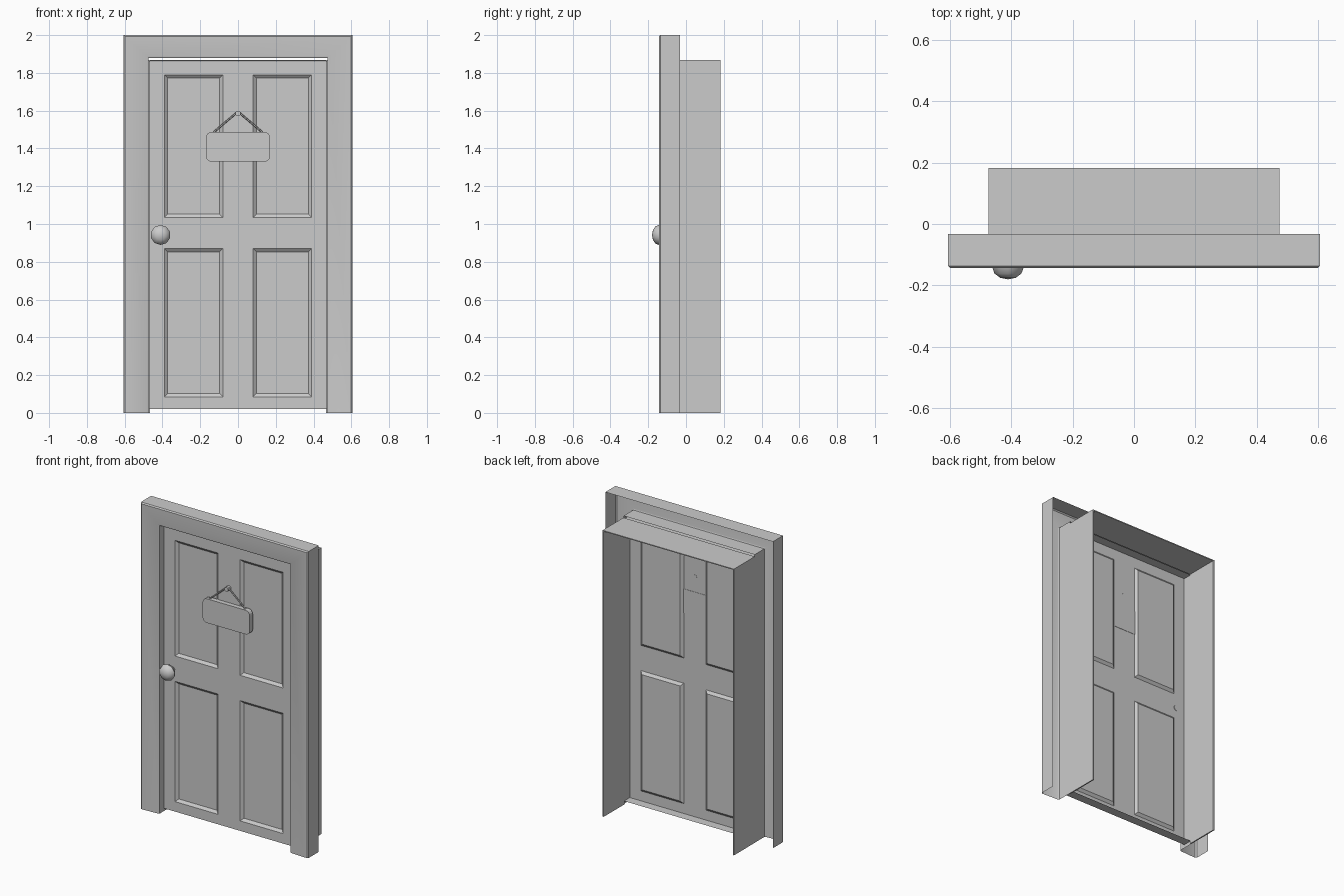
import bpy, bmesh, math
from mathutils import Vector

if "Cube" in bpy.data.objects:
    bpy.data.objects.remove(bpy.data.objects["Cube"])


def add_object(name, bm, smooth=False):
    bmesh.ops.recalc_face_normals(bm, faces=bm.faces)
    mesh = bpy.data.meshes.new(name)
    bm.to_mesh(mesh)
    bm.free()
    ob = bpy.data.objects.new(name, mesh)
    bpy.context.collection.objects.link(ob)
    if smooth:
        bpy.ops.object.select_all(action='DESELECT')
        ob.select_set(True)
        bpy.context.view_layer.objects.active = ob
        bpy.ops.object.shade_smooth_by_angle(angle=math.radians(35))
    return ob


def box(name, x0, x1, y0, y1, z0, z1):
    bm = bmesh.new()
    bmesh.ops.create_cube(bm, size=1)
    for v in bm.verts:
        v.co = ((x0 + x1) / 2 + v.co.x * (x1 - x0),
                (y0 + y1) / 2 + v.co.y * (y1 - y0),
                (z0 + z1) / 2 + v.co.z * (z1 - z0))
    return add_object(name, bm)


def rod(name, a, b, r, sides):
    a, b = Vector(a), Vector(b)
    bm = bmesh.new()
    bmesh.ops.create_cone(bm, cap_ends=True, segments=sides, radius1=r, radius2=r, depth=(b - a).length)
    bm.transform((b - a).to_track_quat('Z', 'Y').to_matrix().to_4x4())
    bmesh.ops.translate(bm, verts=bm.verts, vec=(a + b) / 2)
    return add_object(name, bm, True)


BACK = -0.032   # back of casing
FACE = -0.092   # front of door leaf

# Casing: hollow, open-backed profile swept round three sides
profile = [(0, BACK), (0, -0.132), (0.06, -0.137), (0.94, -0.143), (1, -0.136), (1, BACK)]
bm = bmesh.new()
rows = []
for s, y in profile:
    x, z = 0.473 + 0.132 * s, 1.88 + 0.12 * s
    rows.append([bm.verts.new(p) for p in ((-x, y, 0), (-x, y, z), (x, y, z), (x, y, 0))])
for r, q in zip(rows, rows[1:]):
    for i in range(3):
        bm.faces.new((r[i], r[i + 1], q[i + 1], q[i]))
add_object("door_casing", bm, True)

# Thin jamb lining behind the casing
for side, s in (("left", -1), ("right", 1)):
    x0, x1 = sorted((s * 0.466, s * 0.474))
    box("jamb_" + side, x0, x1, BACK, 0.183, 0, 1.868)
box("jamb_top", -0.466, 0.466, BACK, 0.183, 1.862, 1.868)

# Door leaf: front sheet with four recessed panels, edges turned back
xs = (-0.47, -0.39, -0.08, 0.08, 0.39, 0.47)
zs = (0.02, 0.085, 0.87, 1.035, 1.79, 1.86)
bm = bmesh.new()
grid = [[bm.verts.new((x, FACE, z)) for x in xs] for z in zs]
panels = []
for j in range(5):
    for i in range(5):
        f = bm.faces.new((grid[j][i], grid[j][i + 1], grid[j + 1][i + 1], grid[j + 1][i]))
        if i in (1, 3) and j in (1, 3):
            panels.append(f)
bm.normal_update()
rim = [e for e in bm.edges if e.is_boundary]
bmesh.ops.inset_individual(bm, faces=panels, thickness=0.024, depth=-0.014)
ext = bmesh.ops.extrude_edge_only(bm, edges=rim)
for v in ext["geom"]:
    if isinstance(v, bmesh.types.BMVert):
        v.co.y = BACK
add_object("door_leaf", bm)

# Knob and its neck
bm = bmesh.new()
bmesh.ops.create_uvsphere(bm, u_segments=10, v_segments=6, radius=1)
for v in bm.verts:
    x, y, z = v.co
    v.co = (-0.41 + 0.053 * x, -0.143 - 0.037 * z, 0.942 + 0.053 * y)
add_object("door_knob", bm, True)
rod("knob_neck", (-0.41, FACE + 0.003, 0.942), (-0.41, -0.13, 0.942), 0.02, 10)

# Hanging sign with rounded corners
sign = box("hanging_sign", -0.17, 0.17, -0.122, FACE + 0.002, 1.33, 1.487)
bm = bmesh.new()
bm.from_mesh(sign.data)
corners = [e for e in bm.edges if abs(e.verts[0].co.y - e.verts[1].co.y) > 0.01]
bmesh.ops.bevel(bm, geom=corners, offset=0.03, segments=4, profile=0.5, affect='EDGES')
bm.to_mesh(sign.data)
bm.free()

# Peg and cords
rod("sign_peg", (0, FACE + 0.002, 1.585), (0, -0.122, 1.585), 0.015, 8)
for side, s in (("left", -1), ("right", 1)):
    rod("sign_cord_" + side, (s * 0.13, -0.107, 1.485), (s * 0.006, -0.107, 1.59), 0.005, 6)
